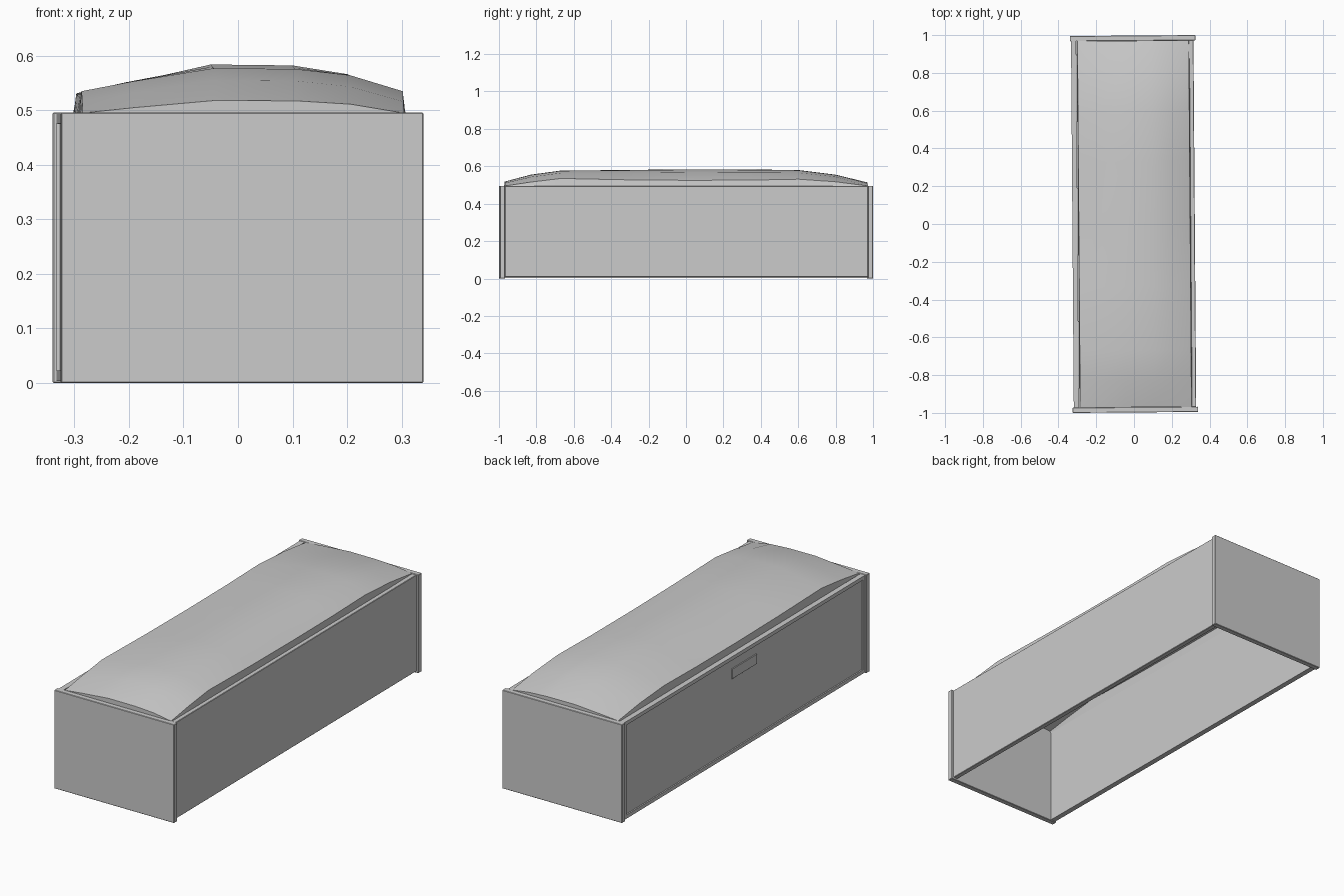
import bpy, bmesh
from mathutils import Matrix

cube = bpy.data.objects.get("Cube")
if cube:
    bpy.data.objects.remove(cube, do_unlink=True)

TURN = Matrix.Rotation(0.0075, 4, 'Z')   # whole bench sits slightly turned

grey = bpy.data.materials.new("plain grey")
grey.use_nodes = True
grey.diffuse_color = (0.6, 0.6, 0.6, 1)
grey.node_tree.nodes["Principled BSDF"].inputs["Base Color"].default_value = (0.6, 0.6, 0.6, 1)


def finish(name, bm):
    bmesh.ops.recalc_face_normals(bm, faces=bm.faces)
    bm.transform(TURN)
    mesh = bpy.data.meshes.new(name)
    bm.to_mesh(mesh)
    bm.free()
    mesh.materials.append(grey)
    obj = bpy.data.objects.new(name, mesh)
    bpy.context.collection.objects.link(obj)
    return obj


def box_mesh(lo, hi):
    bm = bmesh.new()
    bmesh.ops.create_cube(bm, size=1)
    for v in bm.verts:
        v.co = [(a + b) / 2 + c * (b - a) for a, b, c in zip(lo, hi, v.co)]
    return bm


def board(name, lo, hi, bevel=0.002):
    obj = finish(name, box_mesh(lo, hi))
    mod = obj.modifiers.new("soft edge", 'BEVEL')
    mod.width = bevel
    mod.segments = 1
    return obj


# End boards and plain left side
board("front_board", (-0.3325, -0.9975, 0), (0.3325, -0.97, 0.496))
board("back_board", (-0.3325, 0.97, 0), (0.3325, 0.9975, 0.496))
board("left_side", (0.297, -0.97, 0.008), (0.322, 0.97, 0.494))

# Right side: framed wall with a recessed panel
bm = box_mesh((-0.326, -0.97, 0.004), (-0.299, 0.97, 0.494))
bm.normal_update()
outer = [f for f in bm.faces if f.normal.x < -0.9]
bmesh.ops.inset_region(bm, faces=outer, thickness=0.026, depth=0)
bmesh.ops.inset_region(bm, faces=outer, thickness=0.001, depth=-0.006)
finish("right_side", bm)

# Handle plate on the panel
board("handle_plate", (-0.325, -0.1, 0.38), (-0.319, 0.1, 0.43), 0.001)

# Padded seat: domed skin with a short skirt, open underneath
COLUMNS = [(-0.292, 0), (-0.2, 0.42), (-0.05, 1), (0.1, 0.97), (0.2, 0.7), (0.297, 0)]
# y, rim height, crown height
ROWS = [(-0.97, 0.495, 0.518), (-0.83, 0.516, 0.555), (-0.67, 0.535, 0.577),
        (-0.33, 0.528, 0.58), (0, 0.525, 0.584), (0.33, 0.526, 0.583),
        (0.6, 0.531, 0.58), (0.8, 0.517, 0.555), (0.97, 0.495, 0.514)]
bm = bmesh.new()
grid = [[bm.verts.new((x, y, rim + t * (crown - rim))) for x, t in COLUMNS]
        for y, rim, crown in ROWS]
for a, b in zip(grid, grid[1:]):
    for i in range(len(COLUMNS) - 1):
        bm.faces.new((a[i], a[i + 1], b[i + 1], b[i]))
skirt = bmesh.ops.extrude_edge_only(bm, edges=[e for e in bm.edges if e.is_boundary])
for v in skirt["geom"]:
    if isinstance(v, bmesh.types.BMVert):
        v.co.z = 0.488
        v.co.x *= 1.015
seat = finish("seat_cushion", bm)
bpy.ops.object.select_all(action='DESELECT')
seat.select_set(True)
bpy.context.view_layer.objects.active = seat
bpy.ops.object.shade_smooth_by_angle(angle=0.6)
